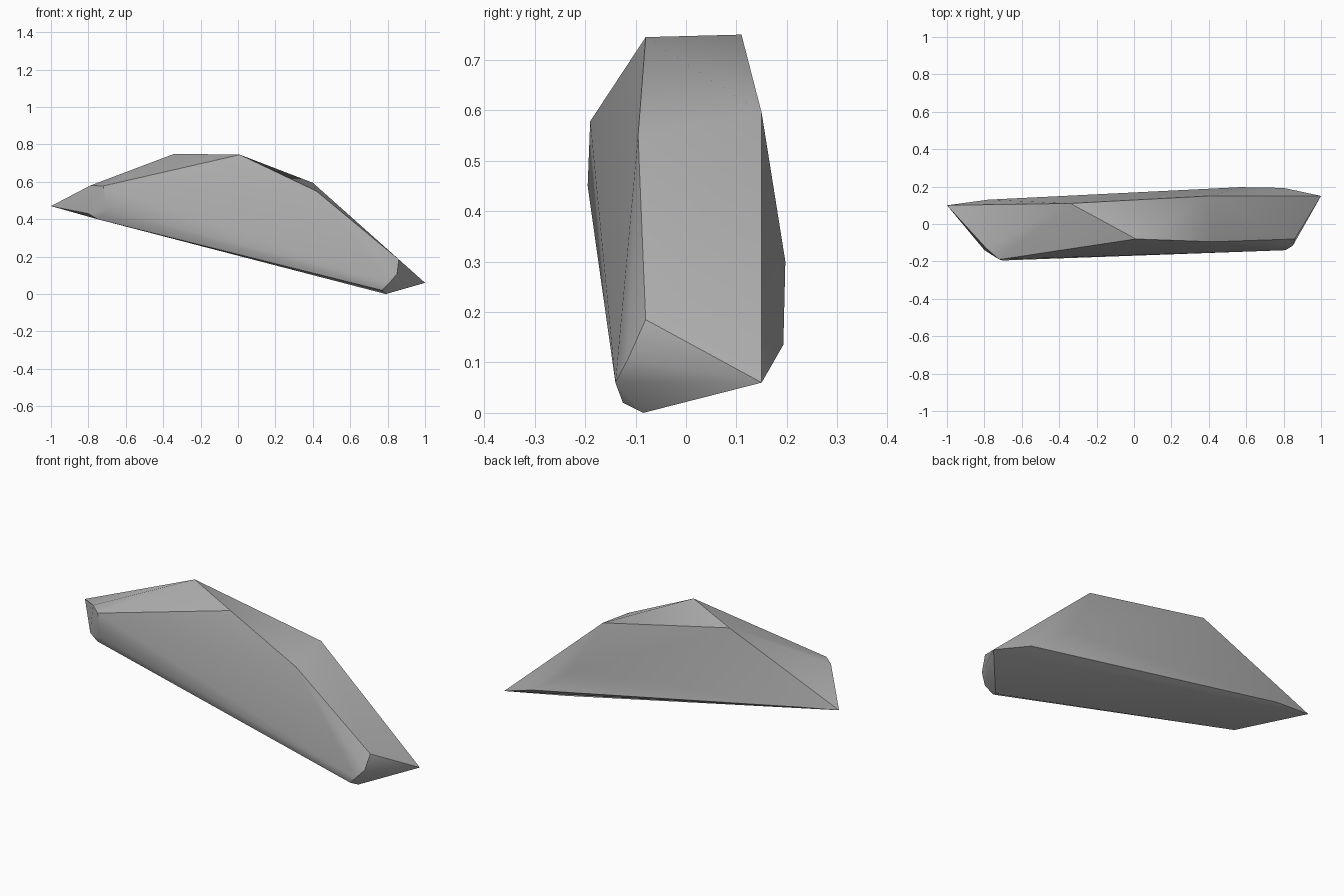
import bpy, bmesh, math

# Remove the default cube
cube = bpy.data.objects.get("Cube")
if cube:
    bpy.data.objects.remove(cube, do_unlink=True)

# Stone colour
stone = bpy.data.materials.new("stone_grey")
stone.use_nodes = True
grey = (0.45, 0.45, 0.45, 1)
stone.diffuse_color = grey
stone.node_tree.nodes["Principled BSDF"].inputs["Base Color"].default_value = grey

# Corners of the slab, grouped by region
tips = [(-1, .10, .47), (1, .15, .06)]
crest = [(-.34, .11, .75), (.01, -.08, .745), (.40, .15, .595), (.42, -.095, .55)]
left_end = [(-.72, -.19, .578), (-.79, -.13, .58), (-.70, -.195, .45),
            (-.80, -.14, .43), (-.75, -.15, .40)]
right_end = [(.86, -.08, .185), (.85, -.115, .107), (.81, -.14, .06),
             (.77, -.125, .02), (.79, -.085, 0)]
back_ridge = [(-.78, .13, .44), (.57, .197, .30), (.80, .193, .135)]

# Faceted rock: convex hull around the corners
bm = bmesh.new()
for corner in tips + crest + left_end + right_end + back_ridge:
    bm.verts.new(corner)
bmesh.ops.convex_hull(bm, input=bm.verts)
bmesh.ops.dissolve_limit(bm, angle_limit=math.radians(1), verts=bm.verts, edges=bm.edges)
bmesh.ops.recalc_face_normals(bm, faces=bm.faces)
mesh = bpy.data.meshes.new("rock_slab")
bm.to_mesh(mesh)
bm.free()
mesh.materials.append(stone)
rock = bpy.data.objects.new("rock_slab", mesh)
bpy.context.collection.objects.link(rock)

# Soft shading with crisp ridges
bpy.ops.object.select_all(action="DESELECT")
rock.select_set(True)
bpy.context.view_layer.objects.active = rock
bpy.ops.object.shade_smooth_by_angle(angle=math.radians(30))
